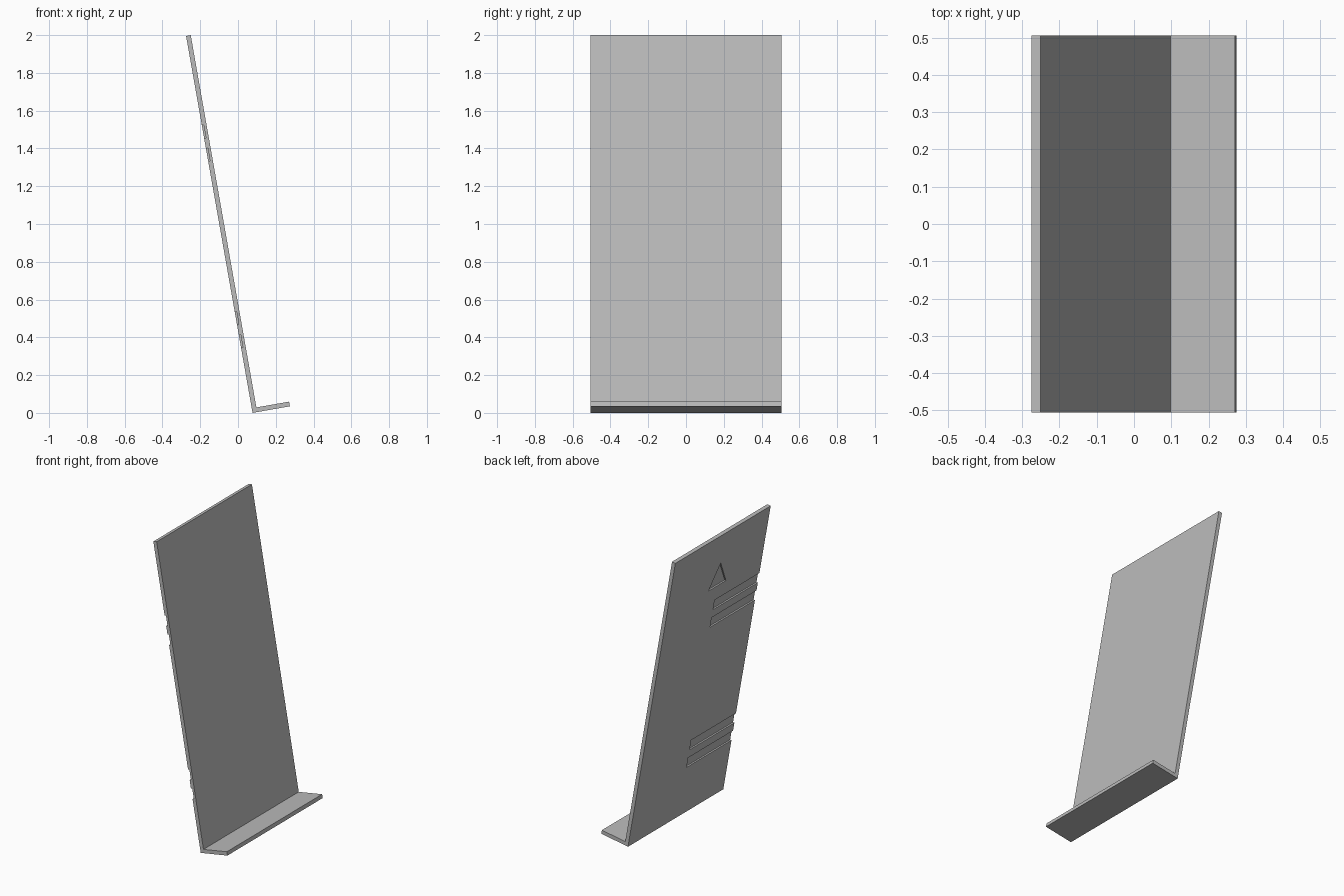
import bpy
import bmesh
from math import radians, sin, cos
from mathutils import Vector

cube = bpy.data.objects.get("Cube")
if cube:
    bpy.data.objects.remove(cube, do_unlink=True)

TILT = radians(10)
HALF = 0.505          # half width along y
LENGTH = 2.026        # back plate length
LIP = 0.201           # lip length
THICK = 0.025
DEPTH = 0.01          # engraving depth

corner = Vector((0.077, 0, 0))
up = Vector((-sin(TILT), 0, cos(TILT)))    # along the plate
out = Vector((cos(TILT), 0, sin(TILT)))    # along the lip
side = Vector((0, 1, 0))

grey = bpy.data.materials.new("light grey")
grey.use_nodes = True
grey.diffuse_color = (0.5, 0.5, 0.5, 1)
grey.node_tree.nodes["Principled BSDF"].inputs["Base Color"].default_value = (0.5, 0.5, 0.5, 1)


def prism(name, points, sweep):
    """Extrude a polygon along a vector into a closed solid."""
    bm = bmesh.new()
    face = bm.faces.new([bm.verts.new(p) for p in points])
    moved = bmesh.ops.extrude_face_region(bm, geom=[face])["geom"]
    bmesh.ops.translate(bm, vec=sweep, verts=[v for v in moved if isinstance(v, bmesh.types.BMVert)])
    bmesh.ops.recalc_face_normals(bm, faces=bm.faces)
    mesh = bpy.data.meshes.new(name)
    bm.to_mesh(mesh)
    bm.free()
    mesh.materials.append(grey)
    obj = bpy.data.objects.new(name, mesh)
    bpy.context.collection.objects.link(obj)
    return obj


def engrave(target, outline):
    """Cut a shape, given as (y, distance up the plate), into the back face."""
    points = [corner + side * y + up * s - out * 0.03 for y, s in outline]
    cutter = prism("engraving_cutter", points, out * (0.03 + DEPTH))
    cutter.hide_render = True
    mod = target.modifiers.new("engraving", "BOOLEAN")
    mod.operation = "DIFFERENCE"
    mod.solver = "EXACT"
    mod.object = cutter
    bpy.context.view_layer.objects.active = target
    bpy.ops.object.modifier_apply(modifier=mod.name)
    bpy.data.objects.remove(cutter, do_unlink=True)


# Leaning plate with its lip, as one bent profile
profile = [(0, 0), (LIP, 0), (LIP, THICK), (THICK, THICK), (THICK, LENGTH), (0, LENGTH)]
stand = prism("leaning_plate_with_lip",
              [corner + out * a + up * b - side * HALF for a, b in profile],
              side * 2 * HALF)

# Two pairs of slots open at the side edge
for pair_base in (0.35, 1.352):
    for low in (pair_base, pair_base + 0.125):
        high = low + 0.069
        engrave(stand, [(-0.6, low), (-0.03, low), (-0.03, high), (-0.6, high)])

# Engraved triangle above the upper slots
engrave(stand, [(-0.125, 1.647), (0.06, 1.647), (-0.03, 1.81)])
